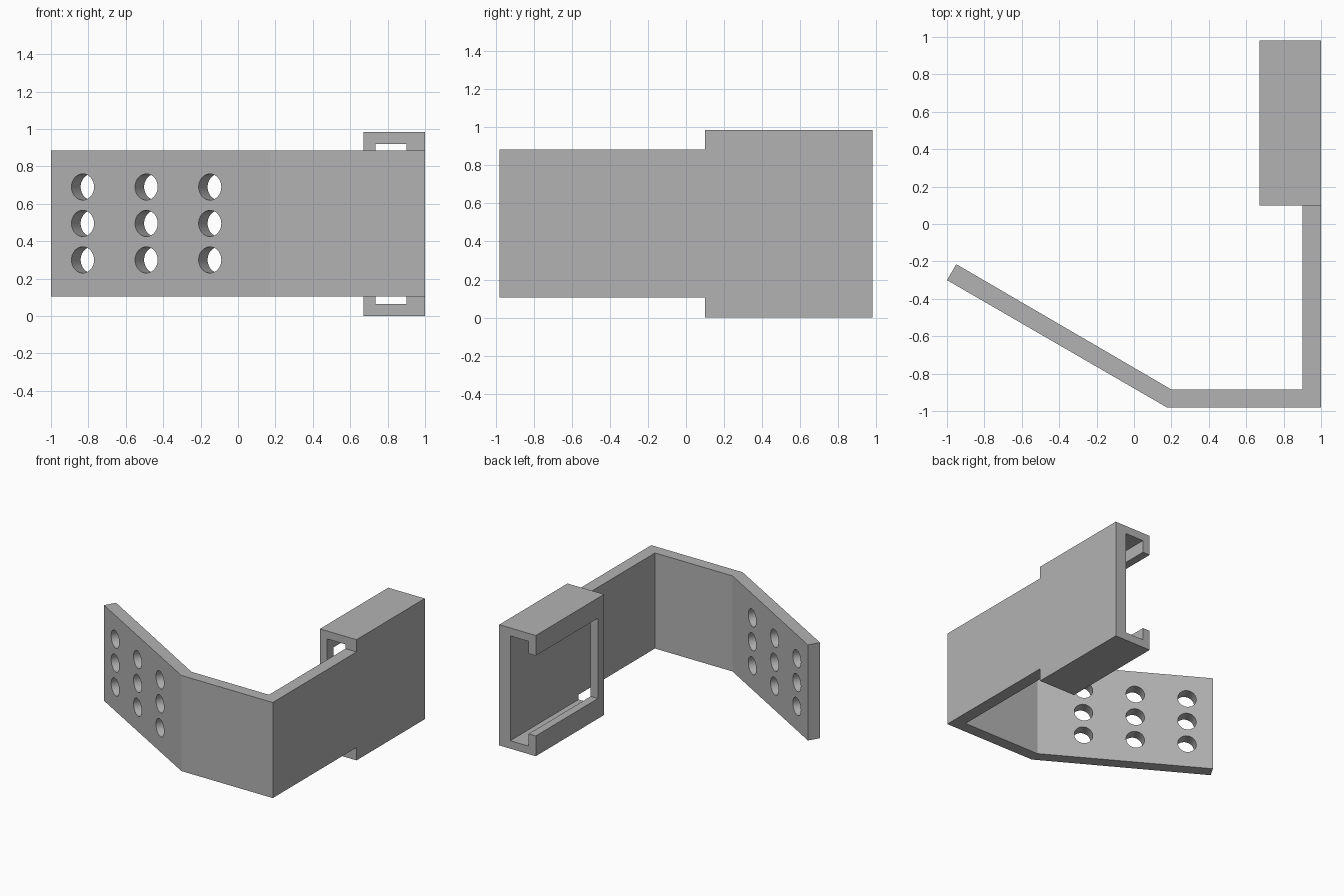
import bpy
import bmesh
import math
from mathutils import Matrix, Vector

cube = bpy.data.objects.get("Cube")
if cube:
    bpy.data.objects.remove(cube, do_unlink=True)

GREY = (0.45, 0.45, 0.45, 1.0)
grey = bpy.data.materials.new("plain grey")
grey.use_nodes = True
grey.diffuse_color = GREY
grey.node_tree.nodes["Principled BSDF"].inputs["Base Color"].default_value = GREY


def finish(name, bm):
    bmesh.ops.recalc_face_normals(bm, faces=bm.faces)
    mesh = bpy.data.meshes.new(name)
    bm.to_mesh(mesh)
    bm.free()
    mesh.materials.append(grey)
    obj = bpy.data.objects.new(name, mesh)
    bpy.context.scene.collection.objects.link(obj)
    return obj


def prism(name, points, depth):
    """Extrude a closed outline along a vector."""
    bm = bmesh.new()
    face = bm.faces.new([bm.verts.new(p) for p in points])
    result = bmesh.ops.extrude_face_region(bm, geom=[face], use_keep_orig=True)
    moved = [v for v in result["geom"] if isinstance(v, bmesh.types.BMVert)]
    bmesh.ops.translate(bm, verts=moved, vec=depth)
    return finish(name, bm)


# Bent strap: side arm, front plate and angled plate
ARM_Z, ARM_TOP = 0.105, 0.885
CHANNEL_Y, BACK_Y = 0.1, 0.98
BEND = Vector((0.175, -0.98, 0))
outline = [(1, CHANNEL_Y), (1, -0.98), BEND.xy, (-1, -0.3), (-0.95, -0.215),
           (0.2, -0.885), (0.9, -0.885), (0.9, CHANNEL_Y)]
strap = prism("bent_strap", [(x, y, ARM_Z) for x, y in outline],
              (0, 0, ARM_TOP - ARM_Z))

# Nine round holes drilled square to the angled plate
along = (Vector((-1, -0.3, 0)) - BEND).normalized()
normal = Vector((along.y, -along.x, 0))
turn = normal.to_track_quat("Z", "Y").to_matrix().to_4x4()
bm = bmesh.new()
for x in (-0.83, -0.49, -0.15):
    for z in (0.3, 0.495, 0.69):
        centre = BEND + along * ((x - BEND.x) / along.x)
        centre.z = z
        bmesh.ops.create_cone(bm, cap_ends=True, segments=40, radius1=0.07,
                              radius2=0.07, depth=0.4,
                              matrix=Matrix.Translation(centre) @ turn)
drill = finish("hole_cutter", bm)
drill.hide_render = True
drill.hide_viewport = True
cut = strap.modifiers.new("holes", "BOOLEAN")
cut.operation = "DIFFERENCE"
cut.solver = "EXACT"
cut.object = drill

# C-shaped channel with turned-in lips
TOP, WALL, LIP = 0.985, 0.065, 0.165
OUT_X, IN_X = 0.67, 0.735
lower = [(IN_X, LIP), (OUT_X, LIP), (OUT_X, 0), (1, 0)]
upper = [(x, TOP - z) for x, z in reversed(lower)]
profile = lower + upper + [(IN_X, TOP - WALL), (0.9, TOP - WALL),
                           (0.9, WALL), (IN_X, WALL)]
prism("c_channel", [(x, CHANNEL_Y, z) for x, z in profile],
      (0, BACK_Y - CHANNEL_Y, 0))

# Upright joining the two lips at the front of the channel
prism("lip_upright", [(x, CHANNEL_Y, z) for x, z in
                      ((OUT_X, LIP), (IN_X, LIP), (IN_X, TOP - LIP), (OUT_X, TOP - LIP))],
      (0, 0.08, 0))

# Smooth hole walls, sharp everywhere else
bpy.ops.object.select_all(action="DESELECT")
strap.select_set(True)
bpy.context.view_layer.objects.active = strap
bpy.ops.object.modifier_apply(modifier=cut.name)
bpy.data.objects.remove(drill, do_unlink=True)
bpy.ops.object.shade_smooth_by_angle(angle=math.radians(25))
